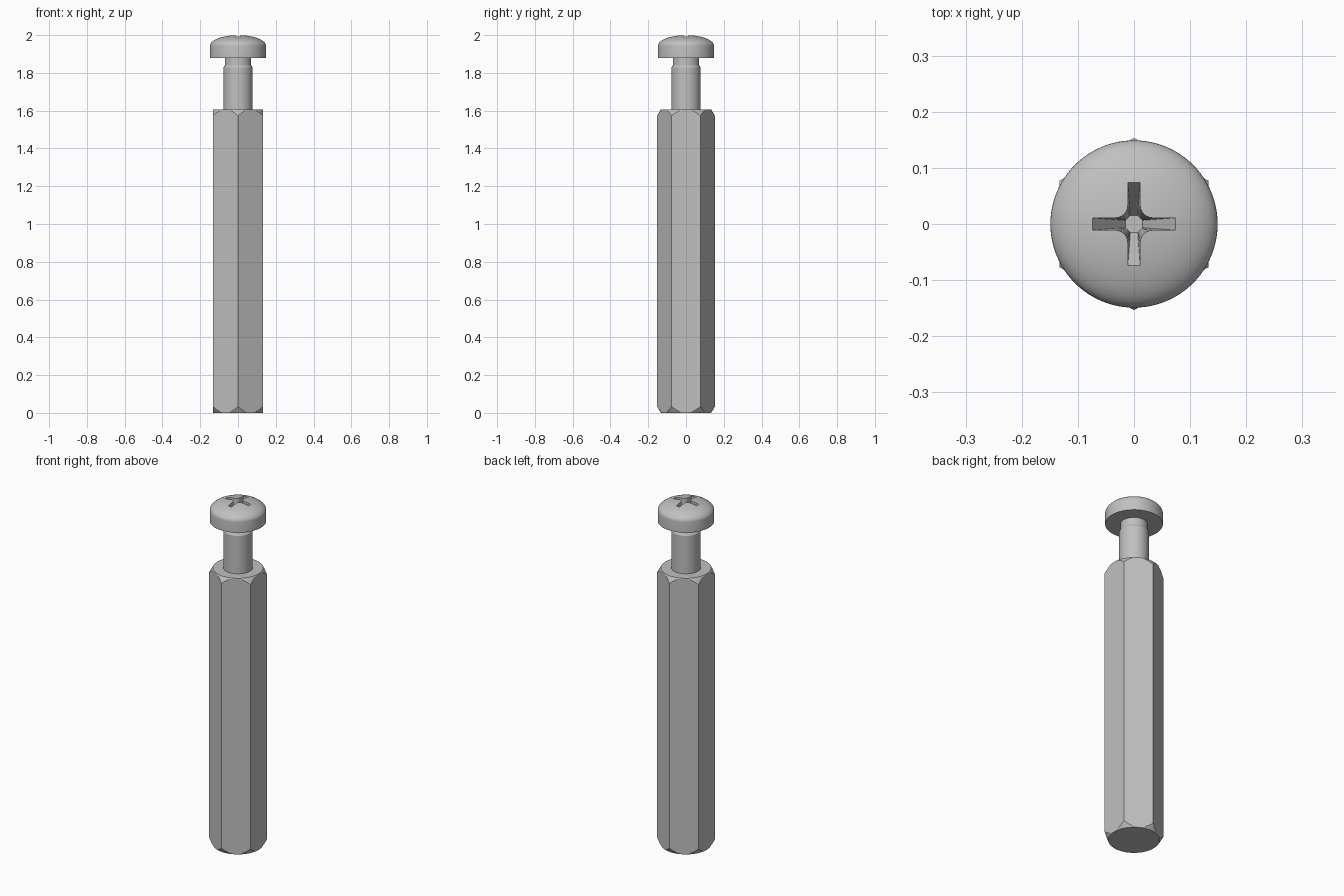
import bpy, bmesh, math

if "Cube" in bpy.data.objects:
    bpy.data.objects.remove(bpy.data.objects["Cube"], do_unlink=True)

steel = bpy.data.materials.new("grey_steel")
steel.use_nodes = True
COLOUR = (0.53, 0.53, 0.53, 1)
steel.diffuse_color = COLOUR
steel.node_tree.nodes["Principled BSDF"].inputs["Base Color"].default_value = COLOUR


def finish(bm, name):
    bmesh.ops.remove_doubles(bm, verts=bm.verts, dist=1e-5)
    bmesh.ops.recalc_face_normals(bm, faces=bm.faces)
    mesh = bpy.data.meshes.new(name)
    bm.to_mesh(mesh)
    bm.free()
    mesh.materials.append(steel)
    obj = bpy.data.objects.new(name, mesh)
    bpy.context.collection.objects.link(obj)
    return obj


def loft(name, rings):
    """Skin a stack of equal-length point rings and cap both ends."""
    bm = bmesh.new()
    loops = [[bm.verts.new(p) for p in ring] for ring in rings]
    n = len(loops[0])
    for a, b in zip(loops, loops[1:]):
        for i in range(n):
            j = (i + 1) % n
            bm.faces.new((a[i], a[j], b[j], b[i]))
    bm.faces.new(loops[0])
    bm.faces.new(loops[-1])
    return finish(bm, name)


def turned(name, profile, sides, start=0.0):
    """Round or prismatic solid from (radius, height) pairs."""
    angles = [start + 2 * math.pi * i / sides for i in range(sides)]
    return loft(name, [[(r * math.cos(a), r * math.sin(a), z) for a in angles]
                       for r, z in profile])


def select(obj):
    bpy.ops.object.select_all(action='DESELECT')
    obj.select_set(True)
    bpy.context.view_layer.objects.active = obj


def boolean(obj, tool, operation):
    tool.hide_render = True
    select(obj)
    mod = obj.modifiers.new(operation.title(), 'BOOLEAN')
    mod.operation, mod.solver, mod.object = operation, 'EXACT', tool
    bpy.ops.object.modifier_apply(modifier=mod.name)
    bpy.data.objects.remove(tool, do_unlink=True)


# Hexagonal standoff, its corners trimmed by a chamfered round blank
TOP = 1.607
standoff = turned("hex_standoff", [(0.1535, 0), (0.1535, TOP)], 6, math.pi / 6)
blank = turned("chamfer_blank", [(0.1325, 0), (0.165, 0.052),
                                 (0.165, TOP - 0.052), (0.1325, TOP)], 96, 0.01)
boolean(standoff, blank, 'INTERSECT')

# Screw: shank, narrower neck and domed pan head
HEAD_R, RIM, DOME = 0.149, 1.942, 0.058
profile = [(0.077, 1.60), (0.077, 1.828), (0.07, 1.84), (0.07, 1.88), (HEAD_R, 1.88)]
profile += [(HEAD_R * math.cos(t), RIM + DOME * math.sin(t))
            for t in (math.pi / 2 * i / 16 for i in range(16))]
profile.append((0.004, 2.0))
screw = turned("pan_head_screw", profile, 96)


# Cross recess: rounded inner corners tapering to a small octagonal floor
def cross_ring(tip, half, fillet, z, steps=6):
    quarter = [(tip, half)]
    for i in range(steps + 1):
        t = math.pi / 2 * i / steps
        quarter.append((half + fillet * (1 - math.sin(t)),
                        half + fillet * (1 - math.cos(t))))
    quarter.append((half, tip))
    ring = []
    for k in range(4):
        c, s = round(math.cos(k * math.pi / 2)), round(math.sin(k * math.pi / 2))
        ring += [(c * x - s * y, s * x + c * y, z) for x, y in quarter]
    return ring


def floor_ring(tip, half, z, steps=6):
    quarter = [(tip, half)]
    for i in range(steps + 1):
        f = (i + 1) / (steps + 2)
        quarter.append((tip + (half - tip) * f, half + (tip - half) * f))
    quarter.append((half, tip))
    ring = []
    for k in range(4):
        c, s = round(math.cos(k * math.pi / 2)), round(math.sin(k * math.pi / 2))
        ring += [(c * x - s * y, s * x + c * y, z) for x, y in quarter]
    return ring


recess = loft("recess_cutter", [floor_ring(0.015, 0.0065, 1.91),
                                cross_ring(0.074, 0.011, 0.022, 1.991),
                                cross_ring(0.0745, 0.0112, 0.022, 2.05)])
boolean(screw, recess, 'DIFFERENCE')

# Smooth round surfaces, keep machined edges crisp
for part in (standoff, screw):
    select(part)
    bpy.ops.object.shade_smooth_by_angle(angle=math.radians(25))
